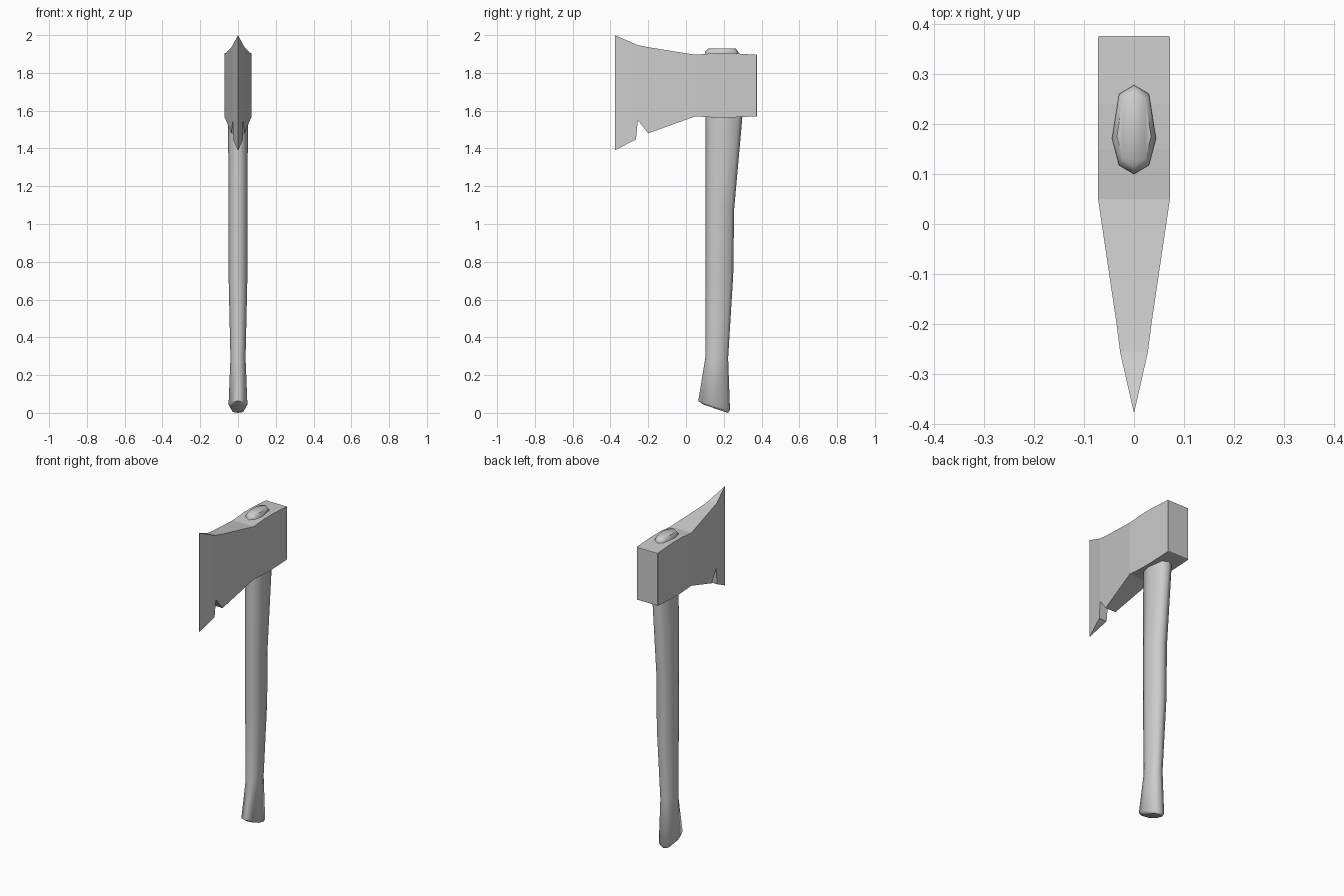
import bpy, bmesh, math

if "Cube" in bpy.data.objects:
    bpy.data.objects.remove(bpy.data.objects["Cube"])


def loft(name, rings, smooth=None):
    """Skin a list of equal-length closed rings and cap both ends."""
    bm = bmesh.new()
    loops = [[bm.verts.new(p) for p in ring] for ring in rings]
    for a, b in zip(loops, loops[1:]):
        n = len(a)
        for i in range(n):
            j = (i + 1) % n
            bm.faces.new((a[i], a[j], b[j], b[i]))
    bm.faces.new(loops[0])
    bm.faces.new(loops[-1])
    bmesh.ops.remove_doubles(bm, verts=bm.verts, dist=0.0001)
    bmesh.ops.recalc_face_normals(bm, faces=bm.faces)
    mesh = bpy.data.meshes.new(name)
    bm.to_mesh(mesh)
    bm.free()
    obj = bpy.data.objects.new(name, mesh)
    bpy.context.collection.objects.link(obj)
    if smooth:
        bpy.ops.object.select_all(action='DESELECT')
        obj.select_set(True)
        bpy.context.view_layer.objects.active = obj
        bpy.ops.object.shade_smooth_by_angle(angle=math.radians(smooth))
    return obj


# Axe head: stations along y (y, half width, top z, bottom z), notch in the beard
stations = [
    (-0.377, 0.0005, 2.000, 1.390),
    (-0.265, 0.026, 1.951, 1.447),
    (-0.255, 0.028, 1.947, 1.550),
    (-0.200, 0.035, 1.936, 1.480),
    (0.050, 0.072, 1.896, 1.570),
    (0.150, 0.072, 1.904, 1.564),
    (0.240, 0.072, 1.904, 1.564),
    (0.374, 0.072, 1.896, 1.570),
    (0.377, 0.069, 1.894, 1.572),
]
loft("axe_head", [[(-w, y, b), (w, y, b), (w, y, t), (-w, y, t)]
                  for y, w, t, b in stations])

# Handle: egg-shaped eight-sided rings, each tilted between a front and a back point
egg = [(0, 0), (0.68, 0.1), (1, 0.4), (0.68, 0.9), (0, 1),
       (-0.68, 0.9), (-1, 0.4), (-0.68, 0.1)]
handle = [  # front y, front z, back y, back z, half width
    (0.092, 0.044, 0.222, 0.000, 0.040),
    (0.065, 0.063, 0.233, 0.014, 0.050),
    (0.102, 0.290, 0.223, 0.290, 0.040),
    (0.103, 0.730, 0.250, 0.730, 0.050),
    (0.103, 1.080, 0.255, 1.080, 0.051),
    (0.102, 1.560, 0.298, 1.560, 0.052),
    (0.100, 1.910, 0.278, 1.910, 0.044),
    (0.116, 1.928, 0.264, 1.928, 0.034),
]
loft("handle", [[(u * w, y0 + (y1 - y0) * v, z0 + (z1 - z0) * v) for u, v in egg]
                for y0, z0, y1, z1, w in handle], smooth=60)
